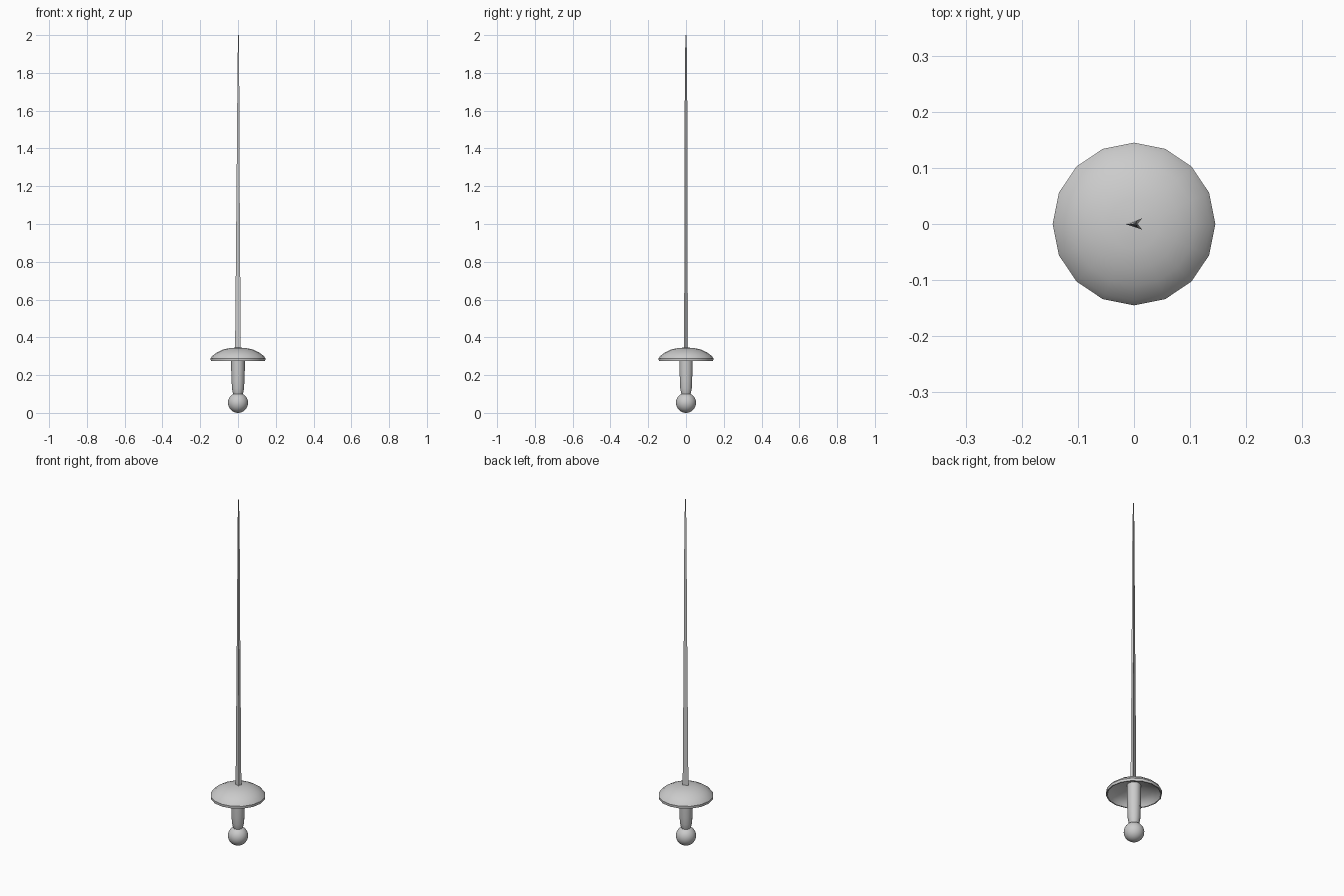
import bpy, bmesh
from math import cos, sin, pi, radians

if "Cube" in bpy.data.objects:
    bpy.data.objects.remove(bpy.data.objects["Cube"])


def make_object(name, bm, angle):
    bmesh.ops.remove_doubles(bm, verts=bm.verts, dist=0.00001)
    bmesh.ops.recalc_face_normals(bm, faces=bm.faces)
    mesh = bpy.data.meshes.new(name)
    bm.to_mesh(mesh)
    bm.free()
    obj = bpy.data.objects.new(name, mesh)
    bpy.context.collection.objects.link(obj)
    bpy.ops.object.select_all(action='DESELECT')
    obj.select_set(True)
    bpy.context.view_layer.objects.active = obj
    bpy.ops.object.shade_smooth_by_angle(angle=radians(angle))
    return obj


def loft(name, rings, angle):
    """Skin a list of equal-length point rings and cap both ends."""
    bm = bmesh.new()
    loops = [[bm.verts.new(p) for p in ring] for ring in rings]
    n = len(loops[0])
    for a, b in zip(loops, loops[1:]):
        for i in range(n):
            j = (i + 1) % n
            bm.faces.new((a[i], a[j], b[j], b[i]))
    bm.faces.new(loops[0])
    bm.faces.new(loops[-1])
    return make_object(name, bm, angle)


def circle(r, z, n, turn=0.0):
    return [(r * cos(2 * pi * i / n + turn), r * sin(2 * pi * i / n + turn), z)
            for i in range(n)]


# Round pommel
bm = bmesh.new()
bmesh.ops.create_uvsphere(bm, u_segments=24, v_segments=16, radius=0.053)
bmesh.ops.translate(bm, verts=bm.verts, vec=(0, 0, 0.053))
make_object("pommel", bm, 40)

# Grip, swelling up from a narrow neck
grip = [(0.024, 0.096), (0.028, 0.108), (0.032, 0.13), (0.034, 0.17),
        (0.036, 0.23), (0.036, 0.33)]
loft("grip", [circle(r, z, 10) for r, z in grip], 40)

# Hollow bell guard: inner surface, rim, outer dome
bell = [(0.006, 0.336), (0.05, 0.331), (0.10, 0.313), (0.128, 0.294),
        (0.138, 0.275), (0.144, 0.275), (0.145, 0.289), (0.136, 0.302),
        (0.11, 0.321), (0.08, 0.335), (0.045, 0.343), (0.006, 0.346)]
loft("bell_guard", [circle(r, z, 16) for r, z in bell], 35)

# Tapered V-section blade, edge towards -x and groove on +x
blade = [(0.335, -0.0155, 0.0145, 0.010), (1.15, -0.008, 0.009, 0.008),
         (1.88, -0.002, 0.006, 0.006), (2.0, 0.001, 0.004, 0.0015)]
rings = []
for z, left, right, half in blade:
    groove = right - 0.25 * (right - left)
    rings.append([(left, 0, z), (right, -half, z), (groove, 0, z), (right, half, z)])
loft("blade", rings, 20)
